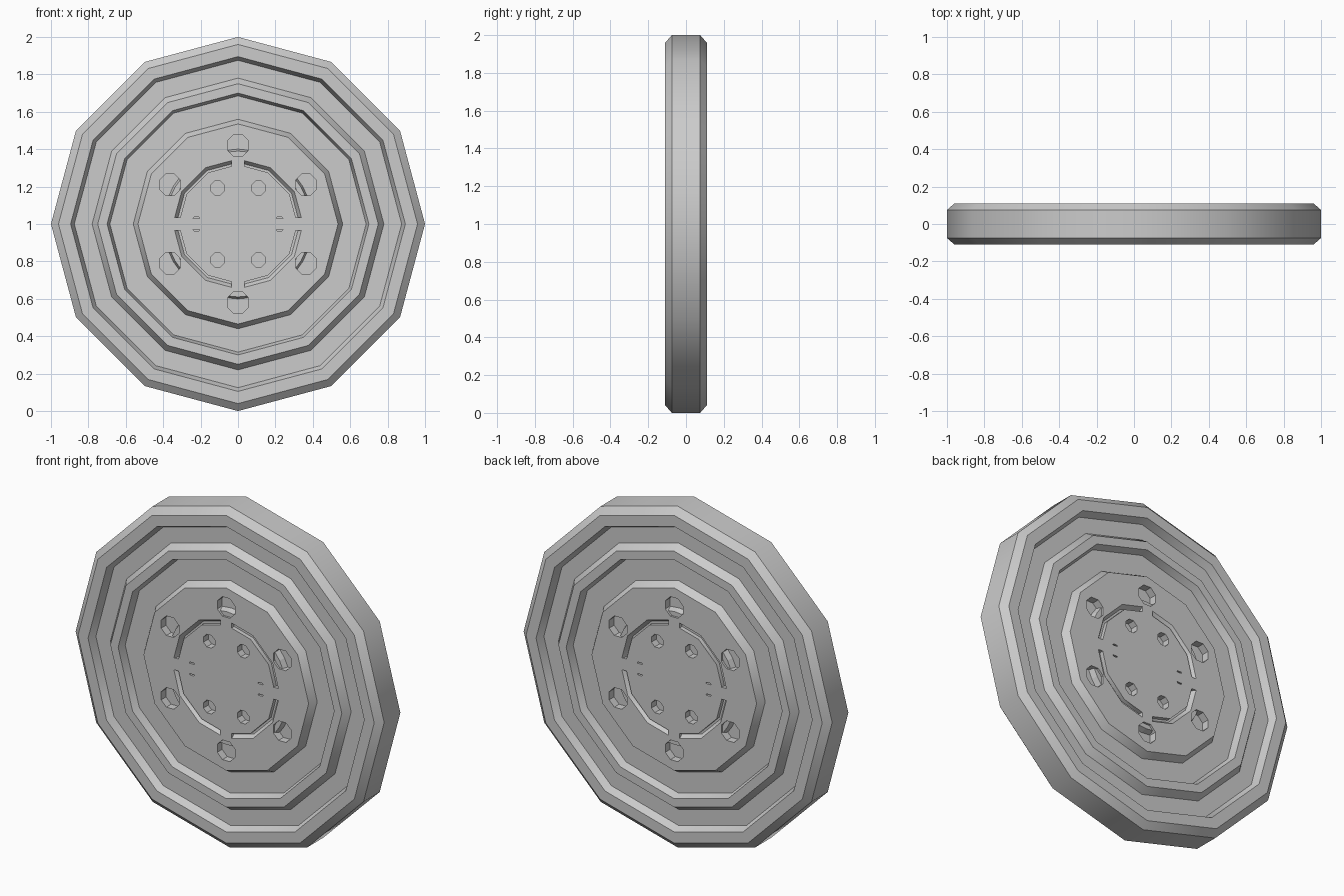
import bpy, bmesh, math
from math import sin, cos, pi, radians, tan

if "Cube" in bpy.data.objects:
    bpy.data.objects.remove(bpy.data.objects["Cube"])

SIDES = 12
FACE, FLOOR = 0.11, 0.066


def make_object(name, bm):
    bmesh.ops.remove_doubles(bm, verts=bm.verts, dist=1e-5)
    bmesh.ops.recalc_face_normals(bm, faces=bm.faces)
    mesh = bpy.data.meshes.new(name)
    bm.to_mesh(mesh)
    bm.free()
    ob = bpy.data.objects.new(name, mesh)
    bpy.context.collection.objects.link(ob)
    ob.location.z = 1
    return ob


def lathe(name, half):
    """Revolve a mirrored (radius, depth) half profile around the y axis."""
    profile = half + [(r, -y) for r, y in reversed(half)]
    bm = bmesh.new()
    rings = []
    for r, y in profile:
        rings.append([bm.verts.new((r * cos(2 * pi * i / SIDES), y, r * sin(2 * pi * i / SIDES)))
                      for i in range(SIDES)])
    for a, b in zip(rings, rings[1:]):
        for i in range(SIDES):
            j = (i + 1) % SIDES
            bm.faces.new((a[i], a[j], b[j], b[i]))
    bm.faces.new(rings[0])
    bm.faces.new(rings[-1])
    return make_object(name, bm)


def prism(bm, front, back, y0, y1):
    """Closed block between two matching outlines in the xz plane."""
    a = [bm.verts.new((x, y0, z)) for x, z in front]
    b = [bm.verts.new((x, y1, z)) for x, z in back]
    n = len(a)
    bm.faces.new(a)
    bm.faces.new(b)
    for i in range(n):
        j = (i + 1) % n
        bm.faces.new((a[i], a[j], b[j], b[i]))


def circle(cx, cz, r, n=8):
    return [(cx + r * cos(2 * pi * (i + .5) / n), cz + r * sin(2 * pi * (i + .5) / n))
            for i in range(n)]


def arc(r, gap=0.035):
    """Quarter of a 12-sided ring, stopping short of both axes."""
    e = r - gap * tan(radians(15))
    return [(e, gap), (r * cos(pi / 6), r * sin(pi / 6)),
            (r * cos(pi / 3), r * sin(pi / 3)), (gap, e)]


# disc with stepped concentric rings on both faces
disc = lathe("wheel_disc", [
    (0.535, -FACE), (0.56, -FLOOR), (0.685, -FLOOR), (0.70, -FACE),
    (0.75, -FACE), (0.78, -FLOOR), (0.875, -FLOOR), (0.895, -FACE),
    (0.96, -FACE), (1.0, -0.075)])

# cutters for bolt holes, small holes and curved slots
cut = bmesh.new()
for side in (-1, 1):
    top, bottom = side * 0.13, side * 0.065
    for k in range(6):
        a = radians(30 + 60 * k)
        o = circle(0.42 * cos(a), 0.42 * sin(a), 0.062)
        prism(cut, o, o, top, bottom)
    for sx in (-1, 1):
        for sz in (-1, 1):
            o = circle(0.11 * sx, 0.193 * sz, 0.04)
            prism(cut, o, o, top, bottom)
            # slivers of the small holes hidden by the cross bar
            o = [(sx * x, sz * z) for x, z in
                 ((0.205, 0.03), (0.24, 0.03), (0.235, 0.038), (0.21, 0.038))]
            prism(cut, o, o, top, side * 0.09)
            outer = [(sx * x, sz * z) for x, z in arc(0.348)]
            floor = [(sx * x, sz * z) for x, z in arc(0.33)]
            inner = [(sx * x, sz * z) for x, z in arc(0.318)]
            prism(cut, outer + inner[::-1], floor + inner[::-1], side * 0.1101, side * 0.085)
cutter = make_object("hole_cutter", cut)
cutter.hide_render = True
cutter.hide_viewport = True

mod = disc.modifiers.new("holes", 'BOOLEAN')
mod.operation = 'DIFFERENCE'
mod.solver = 'EXACT'
mod.object = cutter
deps = bpy.context.evaluated_depsgraph_get()
mesh = bpy.data.meshes.new_from_object(disc.evaluated_get(deps))
disc.modifiers.clear()
disc.data = mesh
bpy.data.objects.remove(cutter)

# ring wall showing inside the bolt holes
core = bmesh.new()
for side in (-1, 1):
    for k in range(6):
        m = radians(30 + 60 * k)
        pts = [(0.362, -0.05), (0.385, -0.052), (0.39, 0), (0.385, 0.052), (0.362, 0.05)]
        top = [(r * cos(m) - t * sin(m), r * sin(m) + t * cos(m)) for r, t in pts]
        low = [((r + .012) * cos(m) - t * sin(m), (r + .012) * sin(m) + t * cos(m)) for r, t in pts]
        prism(core, top, low, side * 0.098, side * 0.06)
make_object("inner_ring_wall", core)

# smooth rim facets, sharp steps
bpy.ops.object.select_all(action='DESELECT')
disc.select_set(True)
bpy.context.view_layer.objects.active = disc
bpy.ops.object.shade_smooth_by_angle(angle=radians(32))
